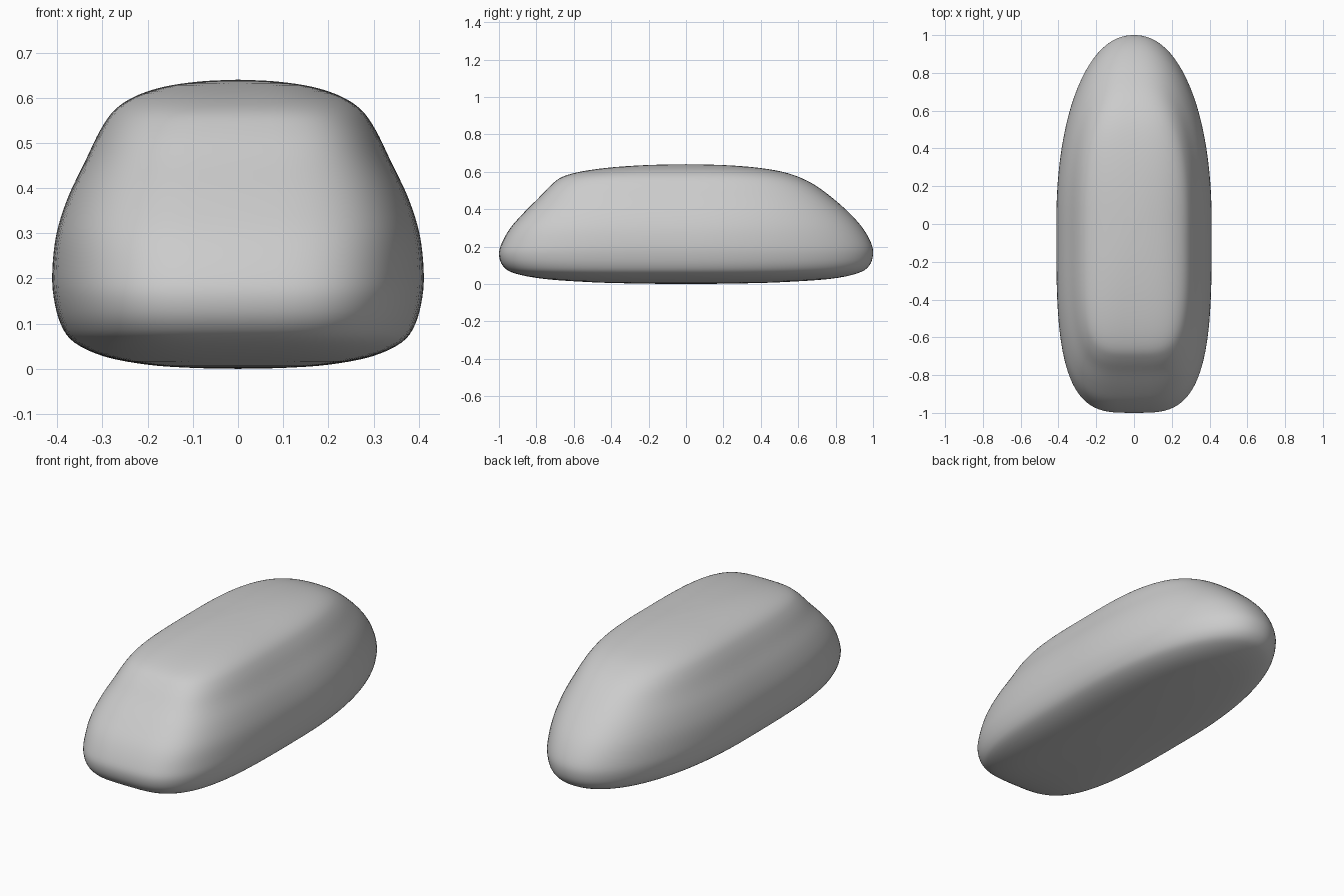
import bpy, bmesh
from math import sin, cos, tau, copysign

if "Cube" in bpy.data.objects:
    bpy.data.objects.remove(bpy.data.objects["Cube"])

# Level profile: z, half width, front reach, back reach, front squareness, back squareness
LEVELS = [
    (0.002, 0.00, 0.00, 0.00, 3.0, 2.2),
    (0.004, 0.10, 0.24, 0.24, 3.0, 2.2),
    (0.011, 0.20, 0.50, 0.50, 3.2, 2.2),
    (0.029, 0.295, 0.76, 0.77, 3.4, 2.2),
    (0.060, 0.362, 0.92, 0.92, 3.5, 2.15),
    (0.100, 0.392, 0.98, 0.98, 3.5, 2.15),
    (0.160, 0.408, 1.00, 1.00, 3.5, 2.15),
    (0.220, 0.411, 0.985, 0.99, 3.5, 2.15),
    (0.300, 0.402, 0.94, 0.945, 3.6, 2.2),
    (0.380, 0.377, 0.87, 0.875, 3.7, 2.3),
    (0.460, 0.339, 0.79, 0.785, 3.8, 2.45),
    (0.530, 0.305, 0.722, 0.69, 3.9, 2.6),
    (0.575, 0.273, 0.66, 0.60, 3.8, 2.7),
    (0.605, 0.228, 0.55, 0.50, 3.6, 2.7),
    (0.626, 0.165, 0.39, 0.36, 3.2, 2.6),
    (0.638, 0.085, 0.20, 0.19, 2.8, 2.5),
    (0.642, 0.00, 0.00, 0.00, 2.6, 2.4),
]
SEGMENTS, STEPS = 96, 4


def smooth(i, t):
    """Catmull-Rom interpolation between level i and i + 1."""
    last = len(LEVELS) - 1
    rows = [LEVELS[max(0, min(last, i + k))] for k in (-1, 0, 1, 2)]
    return [0.5 * (2 * b + (c - a) * t + (2 * a - 5 * b + 4 * c - d) * t * t
                   + (3 * b - a - 3 * c + d) * t ** 3) for a, b, c, d in zip(*rows)]


def outline(bm, z, width, front, back, n_front, n_back):
    """Rounded outline with a squarer front and a more pointed back."""
    ring = []
    for k in range(SEGMENTS):
        c, s = cos(tau * k / SEGMENTS), sin(tau * k / SEGMENTS)
        reach, n = (back, n_back) if s >= 0 else (front, n_front)
        ring.append(bm.verts.new((copysign(width * abs(c) ** (2 / n), c),
                                  copysign(reach * abs(s) ** (2 / n), s), z)))
    return ring


# Body: stacked outlines bridged into a soft loaf shape
bm = bmesh.new()
samples = [smooth(i, j / STEPS) for i in range(len(LEVELS) - 1) for j in range(STEPS)][1:]
rings = [outline(bm, *s) for s in samples]
for low, high in zip(rings, rings[1:]):
    for k in range(SEGMENTS):
        m = (k + 1) % SEGMENTS
        bm.faces.new((low[k], low[m], high[m], high[k]))

# Close bottom and top with a centre point
for ring, z in ((rings[0], LEVELS[0][0]), (rings[-1], LEVELS[-1][0])):
    tip = bm.verts.new((0, 0, z))
    for k in range(SEGMENTS):
        bm.faces.new((ring[k], ring[(k + 1) % SEGMENTS], tip))
bmesh.ops.translate(bm, verts=bm.verts, vec=(0, 0, -LEVELS[0][0]))
bmesh.ops.recalc_face_normals(bm, faces=bm.faces)
for f in bm.faces:
    f.smooth = True

mesh = bpy.data.meshes.new("rounded_body")
bm.to_mesh(mesh)
bm.free()
bpy.context.collection.objects.link(bpy.data.objects.new("rounded_body", mesh))
